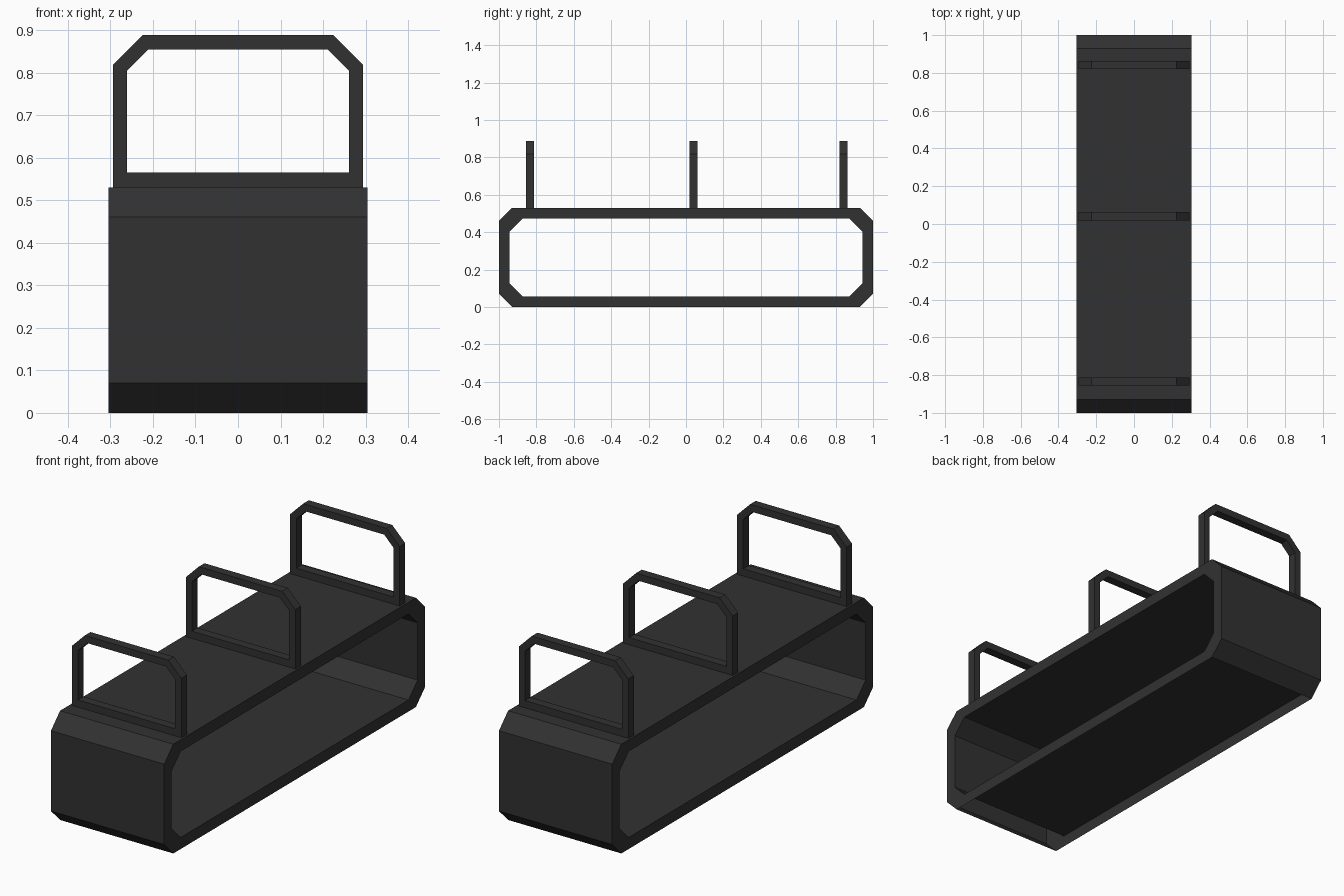
import bpy, bmesh
from mathutils import Vector

if "Cube" in bpy.data.objects:
    bpy.data.objects.remove(bpy.data.objects["Cube"])

dark = bpy.data.materials.new("dark_metal")
dark.diffuse_color = (0.031, 0.031, 0.031, 1)
dark.use_nodes = True
dark.node_tree.nodes["Principled BSDF"].inputs["Base Color"].default_value = dark.diffuse_color


def outline(w, z0, z1, top, bottom):
    """Rectangle of half width w with top and bottom corner cuts (counter-clockwise)."""
    return [(-w + bottom, z0), (w - bottom, z0), (w, z0 + bottom), (w, z1 - top),
            (w - top, z1), (-w + top, z1), (-w, z1 - top), (-w, z0 + bottom)]


def frame(name, outer, inner, centre, depth, axis, open_bottom=False):
    """Closed band between two matching outlines, extruded along the given axis."""
    bm = bmesh.new()

    def place(p, d):
        v = (d, p[0], p[1]) if axis == 'X' else (p[0], d, p[1])
        return bm.verts.new(v)

    rings = [[place(p, d) for p in pts] for pts, d in
             ((outer, -depth / 2), (outer, depth / 2), (inner, depth / 2), (inner, -depth / 2))]
    n = len(outer)
    for k in range(4):
        a, b = rings[k], rings[(k + 1) % 4]
        for i in range(n):
            j = (i + 1) % n
            bm.faces.new((a[i], a[j], b[j], b[i]))
    bmesh.ops.remove_doubles(bm, verts=bm.verts, dist=1e-5)
    bmesh.ops.recalc_face_normals(bm, faces=bm.faces)
    if open_bottom:
        low = [f for f in bm.faces if all(v.co.z < 1e-4 for v in f.verts)]
        bmesh.ops.delete(bm, geom=low, context='FACES_ONLY')
    mesh = bpy.data.meshes.new(name)
    bm.to_mesh(mesh)
    bm.free()
    mesh.materials.append(dark)
    obj = bpy.data.objects.new(name, mesh)
    obj.location = Vector(centre)
    bpy.context.collection.objects.link(obj)
    return obj


# Long open-sided body with cut corners, hollow on the underside
frame("body_shell", outline(1.0, 0, 0.53, 0.07, 0.07),
      outline(0.943, 0.056, 0.474, 0.07, 0.07), (0, 0, 0), 0.608, 'X', True)

# Three upright hoops on top, square at the foot and cut at the top
for name, y in (("front_hoop", -0.833), ("middle_hoop", 0.041), ("back_hoop", 0.841)):
    frame(name, outline(0.294, 0.53, 0.888, 0.07, 0),
          outline(0.261, 0.565, 0.854, 0.05, 0), (0, y, 0), 0.043, 'Y')
